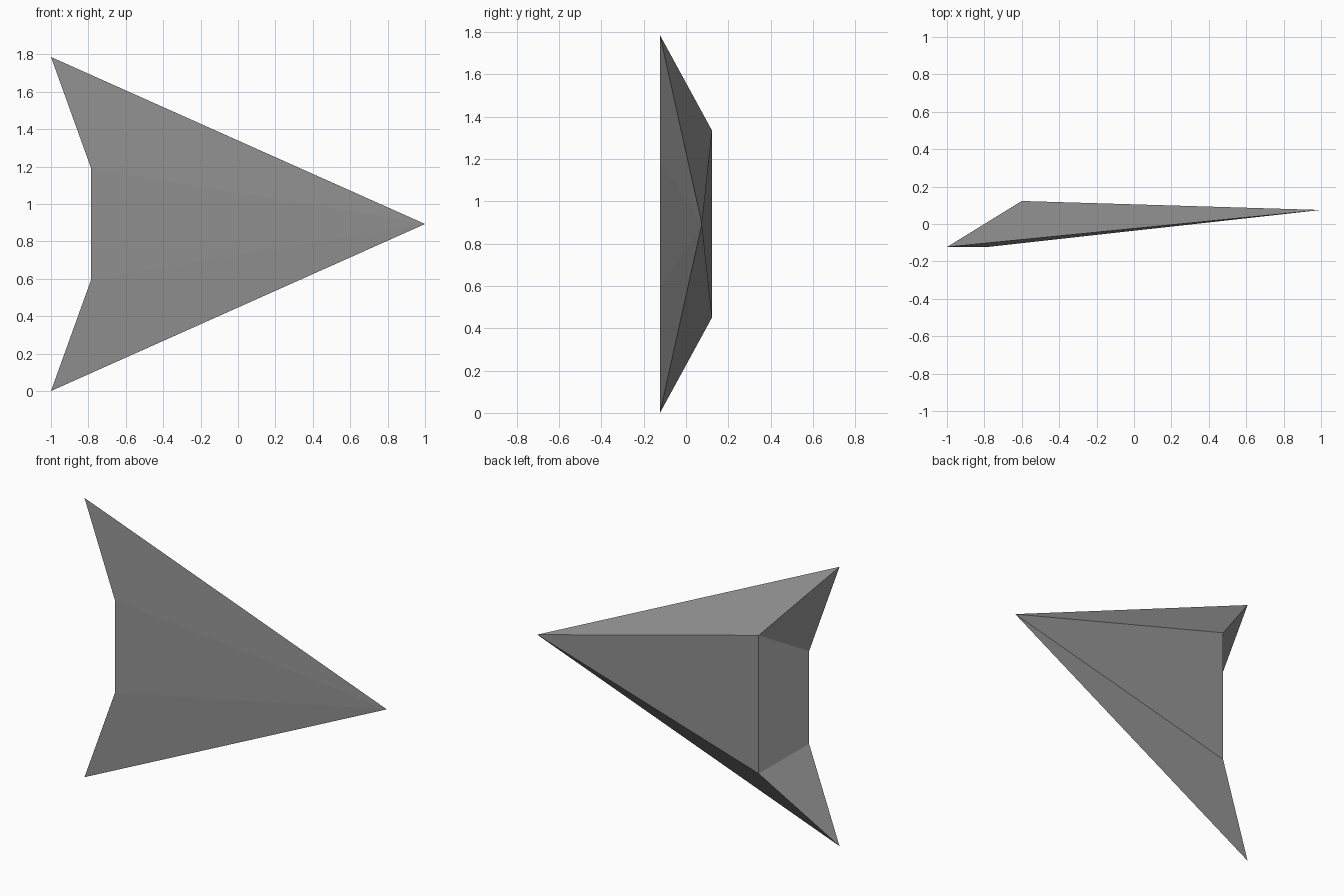
import bpy
import bmesh

cube = bpy.data.objects.get("Cube")
if cube:
    bpy.data.objects.remove(cube, do_unlink=True)

MID_Z = 0.893

# Single grey finish
grey = bpy.data.materials.new("mid_grey")
grey.use_nodes = True
colour = (0.29, 0.29, 0.29, 1)
grey.diffuse_color = colour
grey.node_tree.nodes["Principled BSDF"].inputs["Base Color"].default_value = colour

# Faceted arrowhead: a shared nose, and mirrored tip, notch and ridge corners
bm = bmesh.new()
nose = bm.verts.new((1, 0.075, MID_Z))


def mirrored_pair(x, y, half_height):
    return [bm.verts.new((x, y, MID_Z + s * half_height)) for s in (1, -1)]


tips = mirrored_pair(-1, -0.123, MID_Z)
notches = mirrored_pair(-0.785, -0.123, 0.297)
ridges = mirrored_pair(-0.6, 0.123, 0.442)

# Wing facets on each side
for tip, notch, ridge in zip(tips, notches, ridges):
    bm.faces.new((nose, tip, notch))
    bm.faces.new((nose, ridge, tip))
    bm.faces.new((tip, ridge, notch))

# Central front, back and tail facets
bm.faces.new((nose, *notches))
bm.faces.new((nose, *ridges))
bm.faces.new((notches[0], notches[1], ridges[1], ridges[0]))
bmesh.ops.recalc_face_normals(bm, faces=bm.faces)

mesh = bpy.data.meshes.new("arrowhead")
bm.to_mesh(mesh)
bm.free()
mesh.materials.append(grey)
arrowhead = bpy.data.objects.new("arrowhead", mesh)
bpy.context.collection.objects.link(arrowhead)
